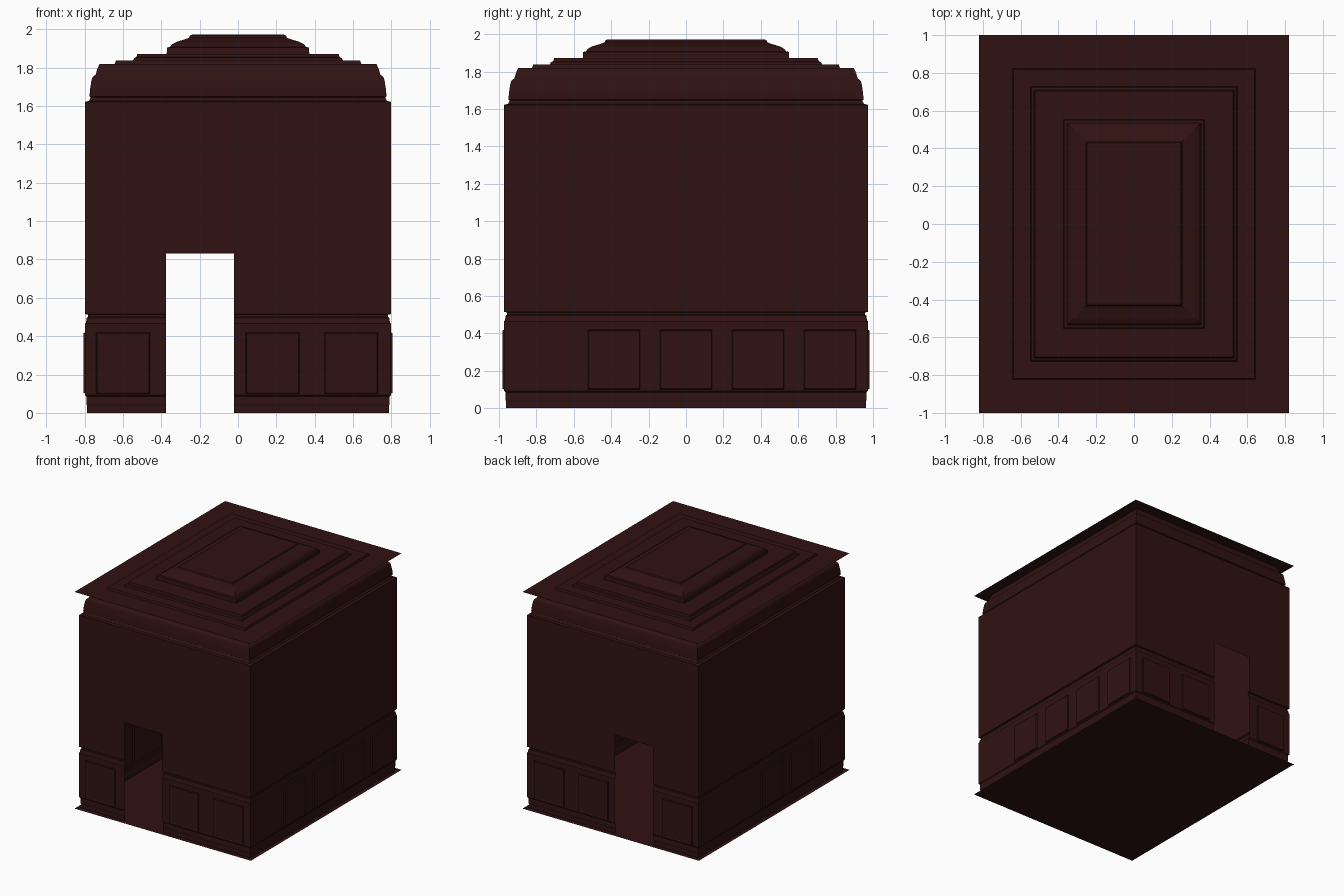
import bpy, bmesh
from mathutils import Vector

if "Cube" in bpy.data.objects:
    bpy.data.objects.remove(bpy.data.objects["Cube"])

WX, WY = 0.797, 0.972            # half size of the room at the wall face
DOOR = (-0.375, -0.02, 0.83)     # left, right, top
mat = bpy.data.materials.new("dark_red")
mat.diffuse_color = (0.03, 0.006, 0.006, 1)
mat.use_nodes = True
mat.node_tree.nodes["Principled BSDF"].inputs["Base Color"].default_value = mat.diffuse_color


def finish(bm, name):
    me = bpy.data.meshes.new(name)
    bm.to_mesh(me)
    bm.free()
    me.materials.append(mat)
    ob = bpy.data.objects.new(name, me)
    bpy.context.collection.objects.link(ob)
    return ob


def sweep(rings, cap=False):
    """Join rectangular rings given as (half x, half y, z)."""
    bm = bmesh.new()
    loops = [[bm.verts.new((sx * x, sy * y, z))
              for sx, sy in ((-1, -1), (1, -1), (1, 1), (-1, 1))] for x, y, z in rings]
    for a, b in zip(loops, loops[1:]):
        for i in range(4):
            j = (i + 1) % 4
            bm.faces.new((a[i], a[j], b[j], b[i]))
    if cap:
        bm.faces.new(loops[-1])
    return bm


def cut(bm, test, co, no):
    faces = [f for f in bm.faces if test(f)]
    geom = set(faces)
    for f in faces:
        geom.update(f.edges)
        geom.update(f.verts)
    bmesh.ops.bisect_plane(bm, geom=list(geom), plane_co=co, plane_no=no, dist=1e-5)


def on_end(f):
    return abs(f.normal.y) > abs(f.normal.x) and abs(f.calc_center_median().y) > 0.9


def is_end_wall(f):
    # front and back walls hold the doors
    ys = [v.co.y for v in f.verts]
    return abs(ys[0]) > 0.85 and all(y * ys[0] > 0 for y in ys)


# walls: baseboard, wainscot, chair rail, plain wall and cornice
profile = [(.01, 0), (.01, .035), (.007, .045), (.007, .085), (0, .092), (0, .465),
           (.004, .47), (.008, .495), (.014, .5), (.014, .512), (0, .515),
           (0, 1.622), (.02, 1.627), (.03, 1.645), (.022, 1.65), (.026, 1.69),
           (.033, 1.735), (.038, 1.75), (.055, 1.765), (.062, 1.79), (.075, 1.82)]
bm = sweep([(WX - d, WY - d, z) for d, z in profile])

# doorways through front and back
for co, no in (((DOOR[0], 0, 0), (1, 0, 0)), ((DOOR[1], 0, 0), (1, 0, 0)),
               ((0, 0, DOOR[2]), (0, 0, 1))):
    cut(bm, is_end_wall, co, no)
gone = []
for f in bm.faces:
    c = f.calc_center_median()
    if is_end_wall(f) and DOOR[0] < c.x < DOOR[1] and c.z < DOOR[2]:
        gone.append(f)
bmesh.ops.delete(bm, geom=gone, context='FACES')

# recessed wainscot panels
P0, P1, HW = 0.1, 0.42, 0.14
end_centres = (-0.6, 0.18, 0.59)
side_centres = (-0.77, -0.385, 0, 0.385, 0.77)


def band(f):
    zs = [v.co.z for v in f.verts]
    return min(zs) > 0.0915 and max(zs) < 0.466


for z in (P0, P1):
    cut(bm, band, (0, 0, z), (0, 0, 1))
for end, axis, centres in ((True, Vector((1, 0, 0)), end_centres),
                           (False, Vector((0, 1, 0)), side_centres)):
    for c in centres:
        for s in (-HW, HW):
            cut(bm, lambda f: band(f) and is_end_wall(f) == end, axis * (c + s), axis)
panels = []
for f in bm.faces:
    c = f.calc_center_median()
    if band(f) and P0 < c.z < P1:
        end = is_end_wall(f)
        u = c.x if end else c.y
        if any(abs(u - k) < HW - 0.01 for k in (end_centres if end else side_centres)):
            panels.append(f)
bm.normal_update()


def push(d):
    for f in panels:
        c = f.calc_center_median()
        out = Vector((0, 1 if c.y > 0 else -1, 0)) if is_end_wall(f) \
            else Vector((1 if c.x > 0 else -1, 0, 0))
        for v in f.verts:
            v.co += out * d


for thick, depth in ((0.006, 0.008), (0.008, -0.003)):
    bmesh.ops.inset_individual(bm, faces=panels, thickness=thick, depth=0)
    push(depth)
finish(bm, "walls")

# floor
finish(sweep([(.82, 1, 0)], cap=True), "floor")

# tray ceiling with coved centre
tray = [(.82, 1.82), (.643, 1.82), (.637, 1.837), (.548, 1.837), (.542, 1.85),
        (.53, 1.855), (.525, 1.872), (.372, 1.872), (.37, 1.905), (.355, 1.908),
        (.345, 1.922), (.32, 1.935), (.29, 1.944), (.265, 1.952), (.255, 1.957),
        (.25, 1.968), (.24, 1.972)]
finish(sweep([(x, x + .18, z) for x, z in tray], cap=True), "ceiling")
